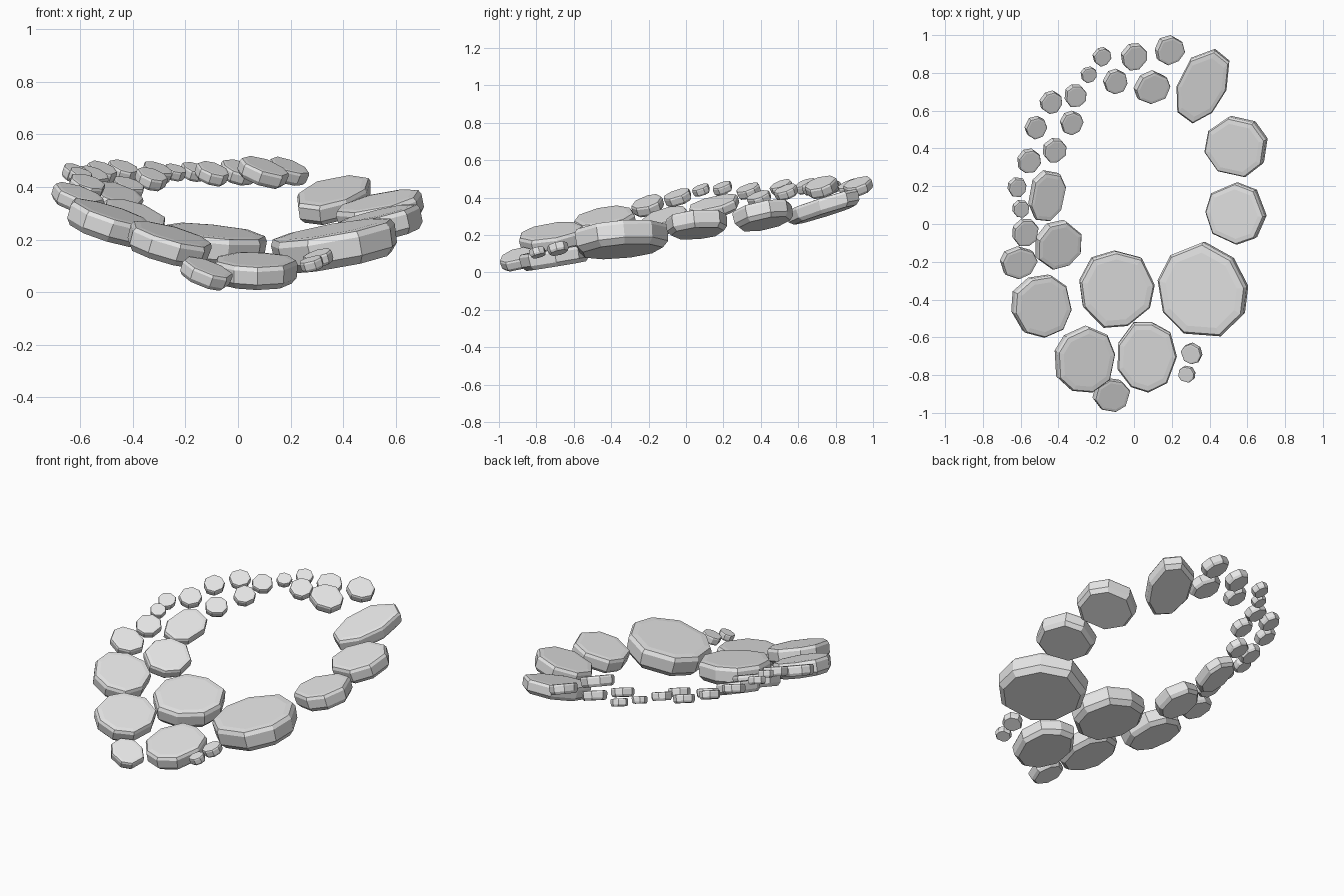
import bpy, bmesh, math, random
from mathutils import Matrix, Vector

cube = bpy.data.objects.get("Cube")
if cube:
    bpy.data.objects.remove(cube, do_unlink=True)

random.seed(4)

# One plain stone colour
grey = bpy.data.materials.new("stone_grey")
grey.use_nodes = True
colour = (0.8, 0.8, 0.8, 1)
grey.diffuse_color = colour
grey.node_tree.nodes["Principled BSDF"].inputs["Base Color"].default_value = colour

# Chamfered outline of every stone: (radius factor, height factor)
PROFILE = [(0.86, -0.5), (0.98, -0.25), (1, 0.3), (0.95, 0.47), (0.8, 0.5)]


def stone(name, centre, width, depth, slope_x, slope_y, sides=8, stretch=1, spin=0):
    """Flat cobble, tilted to the given slopes and fitted to its footprint."""
    thick = 0.02 + 0.23 * min(width, depth)
    bm = bmesh.new()
    start = random.random()
    corners = [((i + start + random.uniform(-0.12, 0.12)) * math.tau / sides,
                random.uniform(0.95, 1.03)) for i in range(sides)]
    rings = []
    for radius, height in PROFILE:
        rings.append([bm.verts.new((math.cos(a) * r * radius * width / 2,
                                    math.sin(a) * r * radius * depth / 2 * stretch,
                                    height * thick)) for a, r in corners])
    for low, high in zip(rings, rings[1:]):
        for i in range(sides):
            j = (i + 1) % sides
            bm.faces.new((low[i], low[j], high[j], high[i]))
    bm.faces.new(rings[0][::-1])
    bm.faces.new(rings[-1])

    # Spin, then lean the stone so its top follows the slopes
    normal = Vector((-slope_x, -slope_y, 1))
    lean = Vector((0, 0, 1)).rotation_difference(normal).to_matrix()
    turn = lean @ Matrix.Rotation(math.radians(spin), 3, "Z")
    bmesh.ops.transform(bm, matrix=turn.to_4x4(), verts=bm.verts)

    # Fit the footprint and centre
    low = Vector([min(v.co[k] for v in bm.verts) for k in range(3)])
    high = Vector([max(v.co[k] for v in bm.verts) for k in range(3)])
    size, middle = high - low, (high + low) / 2
    for v in bm.verts:
        off = v.co - middle
        off.x *= width / size.x
        off.y *= depth / size.y
        v.co = off + Vector(centre)

    mesh = bpy.data.meshes.new(name)
    bm.to_mesh(mesh)
    bm.free()
    mesh.materials.append(grey)
    obj = bpy.data.objects.new(name, mesh)
    bpy.context.collection.objects.link(obj)
    return obj


# Broad slabs at the front: x, y, z, width, depth, slope_x, slope_y
front_slabs = [
    (0.365, -0.345, 0.175, 0.48, 0.5, 0.19, 0.1),
    (-0.09, -0.345, 0.18, 0.4, 0.41, -0.11, 0.14),
    (-0.49, -0.435, 0.265, 0.32, 0.335, -0.33, 0.17),
    (-0.26, -0.715, 0.18, 0.32, 0.355, -0.3, 0.18),
    (0.07, -0.705, 0.08, 0.315, 0.375, -0.02, 0.17),
]
for n, (x, y, z, w, d, sx, sy) in enumerate(front_slabs):
    stone(f"front_slab_{n + 1}", (x, y, z), w, d, sx, sy, sides=9)

# Slabs up the left side
stone("side_slab_lower", (0.54, 0.055, 0.255), 0.325, 0.33, 0.25, 0.1)
stone("side_slab_upper", (0.54, 0.41, 0.305), 0.335, 0.325, 0.24, 0.2)
stone("rear_long_slab", (0.365, 0.73, 0.35), 0.28, 0.395, 0.08, 0.28,
      stretch=1.15, spin=-24)

# Medium cobbles: x, y, z, width, depth
cobbles = [
    (-0.12, -0.905, 0.07, 0.2, 0.18),
    (-0.61, -0.205, 0.357, 0.2, 0.175),
    (-0.4, -0.11, 0.275, 0.245, 0.265),
    (-0.46, 0.15, 0.35, 0.2, 0.27),
    (0.095, 0.725, 0.455, 0.195, 0.18),
    (0.19, 0.92, 0.46, 0.16, 0.16),
]
for n, (x, y, z, w, d) in enumerate(cobbles):
    stone(f"cobble_{n + 1}", (x, y, z), w, d, -0.36, 0.32,
          spin=-10 if d > w else 0)

# Pebble arc along the right and rear: x, y, z, size
pebbles = [
    (-0.575, -0.045, 0.4, 0.14), (-0.6, 0.08, 0.44, 0.09),
    (-0.62, 0.195, 0.45, 0.1), (-0.555, 0.335, 0.435, 0.125),
    (-0.42, 0.39, 0.395, 0.125), (-0.52, 0.51, 0.455, 0.12),
    (-0.33, 0.535, 0.43, 0.125), (-0.44, 0.645, 0.46, 0.12),
    (-0.31, 0.68, 0.455, 0.115), (-0.24, 0.79, 0.455, 0.085),
    (-0.1, 0.755, 0.45, 0.13), (-0.17, 0.885, 0.457, 0.1),
    (0, 0.885, 0.455, 0.14),
]
for n, (x, y, z, s) in enumerate(pebbles):
    stone(f"pebble_{n + 1}", (x, y, z), s, s * 1.04, -0.33, 0.38)

# Two loose pebbles beside the front slabs
stone("loose_pebble_large", (0.305, -0.685, 0.128), 0.115, 0.115, 0.3, 0.25)
stone("loose_pebble_small", (0.28, -0.795, 0.107), 0.09, 0.09, 0.3, 0.25)
